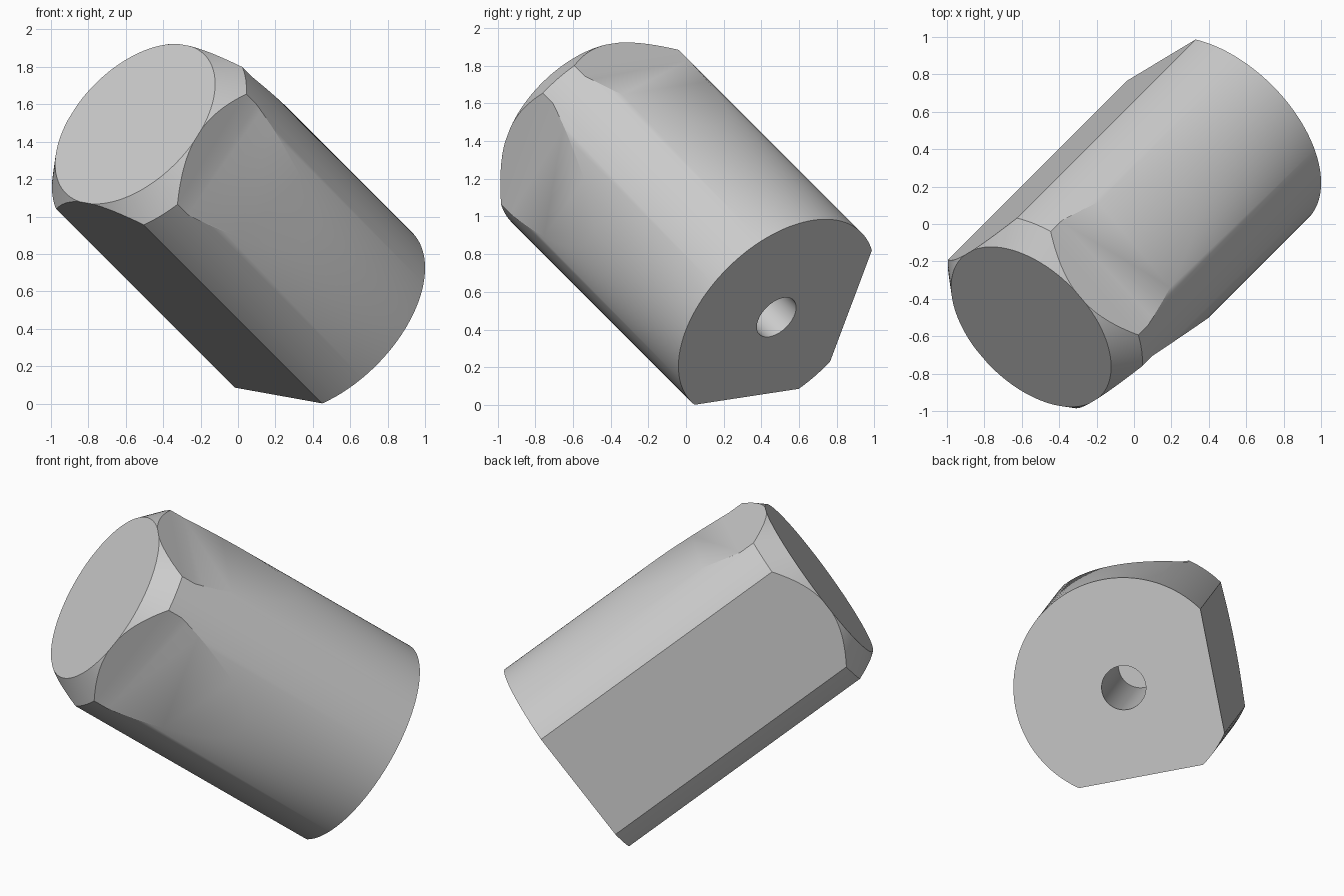
import bpy, bmesh, math
from mathutils import Matrix, Vector

if "Cube" in bpy.data.objects:
    bpy.data.objects.remove(bpy.data.objects["Cube"], do_unlink=True)

RADIUS, FLAT, LENGTH, SHOULDER = 0.637, 0.522, 1.784, 1.654
HOLE_RADIUS, HOLE_DEPTH = 0.128, 1.36

gray = bpy.data.materials.new("plain_gray")
gray.use_nodes = True
gray.diffuse_color = (0.6, 0.6, 0.6, 1)
gray.node_tree.nodes["Principled BSDF"].inputs["Base Color"].default_value = (0.6, 0.6, 0.6, 1)


def make_object(name, bm):
    bmesh.ops.recalc_face_normals(bm, faces=bm.faces)
    mesh = bpy.data.meshes.new(name)
    bm.to_mesh(mesh)
    bm.free()
    mesh.materials.append(gray)
    obj = bpy.data.objects.new(name, mesh)
    bpy.context.collection.objects.link(obj)
    return obj


def lathe(name, profile, segments):
    """Solid of revolution about z from (radius, height) points."""
    bm = bmesh.new()
    rings = []
    for r, z in profile:
        rings.append([bm.verts.new((r * math.cos(a), r * math.sin(a), z))
                      for a in (math.tau * i / segments for i in range(segments))])
    for low, high in zip(rings, rings[1:]):
        for i in range(segments):
            j = (i + 1) % segments
            bm.faces.new((low[i], low[j], high[j], high[i]))
    bm.faces.new(rings[0])
    bm.faces.new(rings[-1])
    return make_object(name, bm)


def side_cutter(name, profile, turn):
    """Wide prism from (distance, height) points, turned about z."""
    bm = bmesh.new()
    face = bm.faces.new([bm.verts.new((d, -1, z)) for d, z in profile])
    grown = bmesh.ops.extrude_face_region(bm, geom=[face])
    moved = [v for v in grown["geom"] if isinstance(v, bmesh.types.BMVert)]
    bmesh.ops.translate(bm, verts=moved, vec=(0, 2, 0))
    bm.transform(Matrix.Rotation(math.radians(turn), 4, "Z"))
    return make_object(name, bm)


# Round body with a chamfered head
body = lathe("plug_body", [(RADIUS, 0), (RADIUS, SHOULDER), (FLAT + 0.002, LENGTH)], 128)

# Two full-length flats, two short flats that ramp out to the round, blind hole
full = [(FLAT, -0.2), (1, -0.2), (1, 2), (FLAT, 2)]
ramp = [(FLAT, 1.56), (RADIUS + 0.02, 0.75), (1, 0.75), (1, 2), (FLAT, 2)]
cutters = [
    side_cutter("bottom_flat_cutter", full, 0),
    side_cutter("front_flat_cutter", ramp, 90),
    side_cutter("top_flat_cutter", ramp, 180),
    side_cutter("back_flat_cutter", full, 270),
    lathe("hole_cutter", [(HOLE_RADIUS, -0.2), (HOLE_RADIUS, HOLE_DEPTH)], 48),
]
for cutter in cutters:
    mod = body.modifiers.new(cutter.name, "BOOLEAN")
    mod.operation = "DIFFERENCE"
    mod.solver = "EXACT"
    mod.object = cutter

# Bake the cuts, then drop the cutters
bpy.context.view_layer.update()
cut = bpy.data.meshes.new_from_object(body.evaluated_get(bpy.context.evaluated_depsgraph_get()))
body.modifiers.clear()
body.data = cut
for cutter in cutters:
    bpy.data.objects.remove(cutter, do_unlink=True)
cut.materials.clear()
cut.materials.append(gray)

# Lean the body along the space diagonal, head to the upper front
axis = Vector((-1, -1, 1)).normalized()
side = Vector((-0.507, -0.306, -0.808))
side = (side - axis * side.dot(axis)).normalized()
pose = Matrix((side, axis.cross(side), axis)).transposed().to_4x4()
cut.transform(Matrix.Translation((0.48, 0.48, 0.465)) @ pose)

# Smooth rounds, crisp edges
bpy.ops.object.select_all(action="DESELECT")
body.select_set(True)
bpy.context.view_layer.objects.active = body
bpy.ops.object.shade_smooth_by_angle(angle=math.radians(30))
